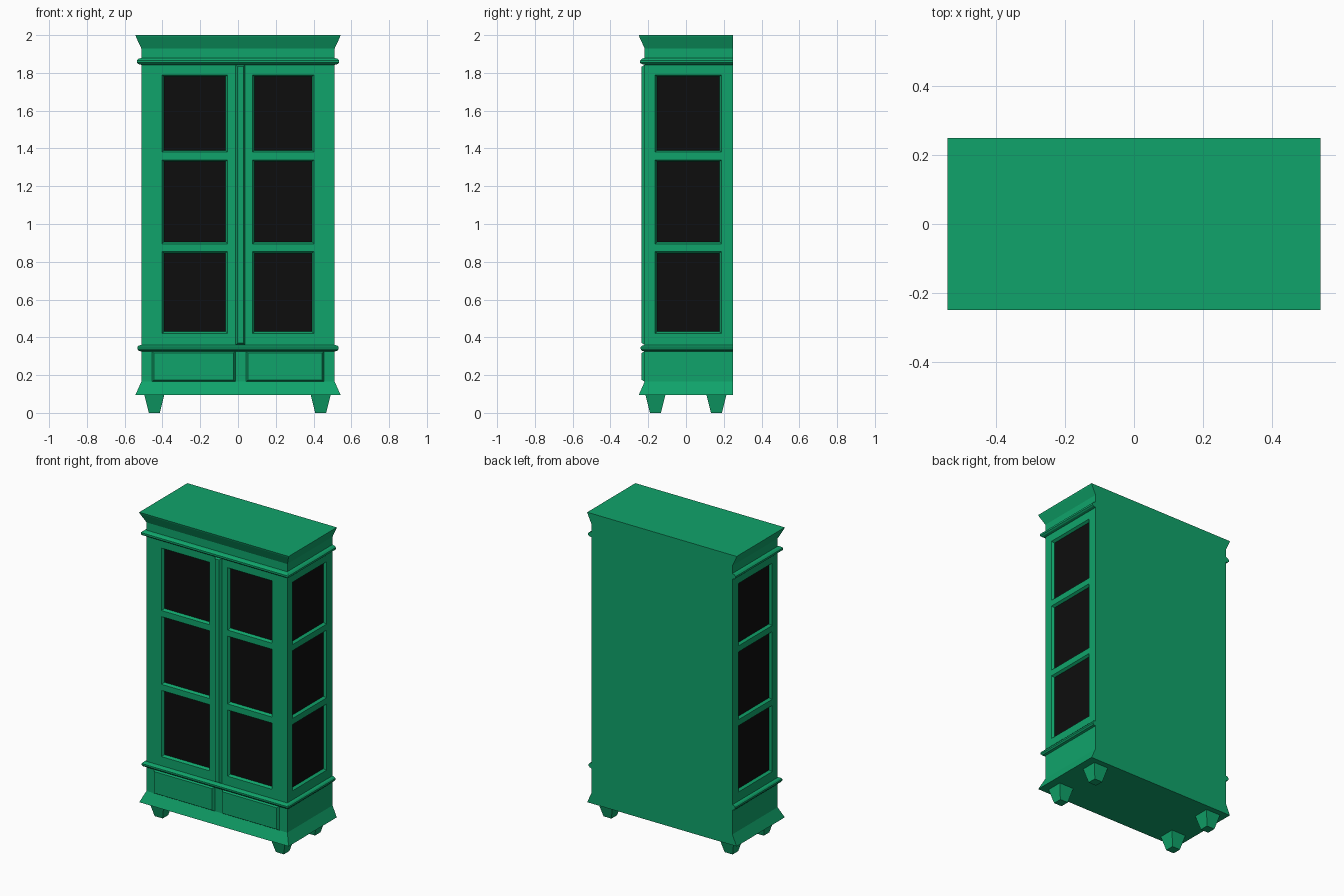
import bpy, bmesh
from mathutils import Vector

if "Cube" in bpy.data.objects:
    bpy.data.objects.remove(bpy.data.objects["Cube"])

HW, YF, YB = 0.512, -0.219, 0.25          # carcass half width, front, back
ROWS = [0.355, 0.42, 0.855, 0.895, 1.34, 1.38, 1.79, 1.85]


def material(name, rgb):
    m = bpy.data.materials.new(name)
    m.diffuse_color = (*rgb, 1)
    m.use_nodes = True
    m.node_tree.nodes["Principled BSDF"].inputs["Base Color"].default_value = m.diffuse_color
    return m


GREEN = material("green paint", (0.005, 0.37, 0.145))
BLACK = material("black glass", (0.004, 0.004, 0.004))


def finish(name, bm, recalc=True):
    if recalc:
        bmesh.ops.recalc_face_normals(bm, faces=bm.faces)
    me = bpy.data.meshes.new(name)
    bm.to_mesh(me)
    bm.free()
    me.materials.append(GREEN)
    me.materials.append(BLACK)
    ob = bpy.data.objects.new(name, me)
    bpy.context.collection.objects.link(ob)


def loft(name, rings):
    """Closed solid through rectangular rings (x0, x1, y0, y1, z) or four-point lists."""
    bm = bmesh.new()
    loops = [[bm.verts.new(p) for p in ring] for ring in rings]
    for a, b in zip(loops, loops[1:]):
        for i in range(4):
            j = (i + 1) % 4
            bm.faces.new((a[i], a[j], b[j], b[i]))
    bm.faces.new(loops[0])
    bm.faces.new(loops[-1])
    finish(name, bm)


def flat_ring(x0, x1, y0, y1, z):
    return [(x0, y0, z), (x1, y0, z), (x1, y1, z), (x0, y1, z)]


def moulded(name, profile):
    """Profile of (overhang, z) run round front and sides, flat at the back."""
    loft(name, [flat_ring(-HW - e, HW + e, YF - e, YB, z) for e, z in profile])


def raised_panel(name, x0, x1, z0, z1, b=0.01):
    """Chamfered plate on the front face."""
    def ring(d, y):
        return [(x0 + d, y, z0 + d), (x1 - d, y, z0 + d),
                (x1 - d, y, z1 - d), (x0 + d, y, z1 - d)]
    loft(name, [ring(0, YF + 0.005), ring(0, YF), ring(b, YF - 0.016)])


def glazed_wall(name, origin, u, cuts):
    """Grid wall; odd columns and odd rows become recessed panes."""
    bm = bmesh.new()
    o, u = Vector(origin), Vector(u)
    g = [[bm.verts.new(o + u * c + Vector((0, 0, z))) for z in ROWS] for c in cuts]
    panes = []
    for i in range(len(cuts) - 1):
        for j in range(len(ROWS) - 1):
            f = bm.faces.new((g[i][j], g[i + 1][j], g[i + 1][j + 1], g[i][j + 1]))
            if i % 2 and j % 2:
                panes.append(f)
    bm.normal_update()
    bmesh.ops.inset_individual(bm, faces=panes, thickness=0.01, depth=-0.016,
                               use_even_offset=True)
    for f in panes:
        f.material_index = 1
    finish(name, bm, recalc=False)


# plinth with flared foot and lower moulding
moulded("plinth", [(0.031, 0.095), (0, 0.165), (0, 0.325), (0.014, 0.329),
                   (0.021, 0.338), (0.021, 0.348), (0.014, 0.356), (0, 0.36)])

# cornice with upper moulding and flared top
moulded("cornice", [(0, 1.843), (0.016, 1.847), (0.024, 1.854), (0.024, 1.866),
                    (0.014, 1.875), (0, 1.879), (0, 1.93), (0.028, 1.99), (0.031, 2.0)])

# glazed doors, glazed sides and plain back
glazed_wall("front_doors", (0, YF, 0), (1, 0, 0), [-HW, -0.402, -0.055, 0.078, 0.402, HW])
glazed_wall("right_side", (HW, 0, 0), (0, 1, 0), [YF, -0.163, 0.188, YB])
glazed_wall("left_side", (-HW, 0, 0), (0, -1, 0), [-YB, -0.188, 0.163, -YF])
loft("back_panel", [flat_ring(-HW, HW, YB - 0.01, YB, z) for z in (0.355, 1.85)])

# centre door strip and two drawer fronts
raised_panel("door_strip", -0.012, 0.038, 0.36, 1.843)
raised_panel("left_drawer", -0.456, -0.014, 0.165, 0.327)
raised_panel("right_drawer", 0.042, 0.456, 0.165, 0.327)

# four tapered feet
for side, x in (("left", -0.443), ("right", 0.438)):
    for end, y in (("front", -0.162), ("back", 0.161)):
        loft(f"{end}_{side}_foot",
             [flat_ring(x - r, x + r, y - r, y + r, z)
              for r, z in ((0.029, 0), (0.054, 0.1))])
